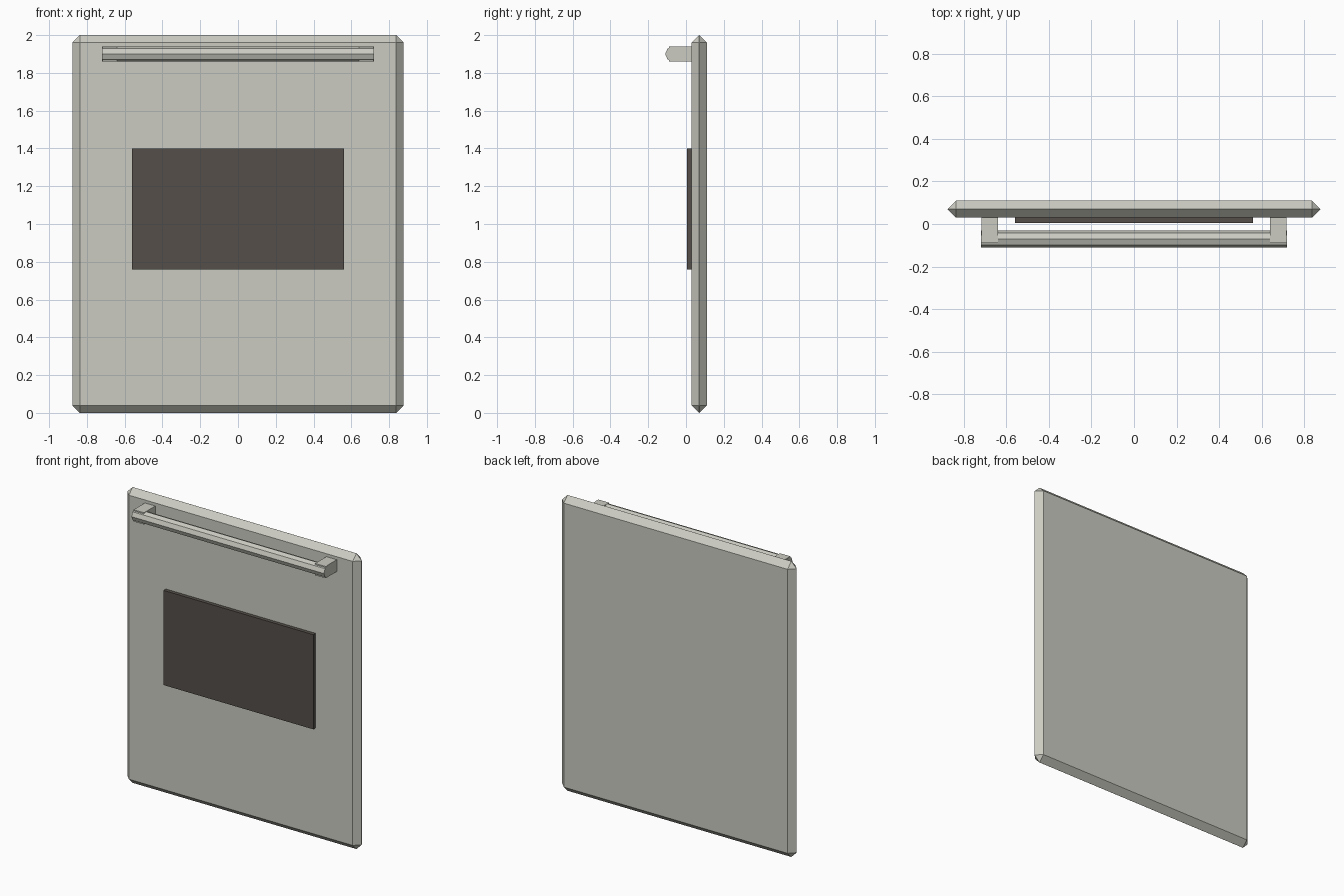
import bpy
import math

if "Cube" in bpy.data.objects:
    bpy.data.objects.remove(bpy.data.objects["Cube"])


def material(name, rgb):
    m = bpy.data.materials.new(name)
    m.diffuse_color = (*rgb, 1.0)
    m.use_nodes = True
    m.node_tree.nodes["Principled BSDF"].inputs["Base Color"].default_value = m.diffuse_color
    return m


enamel = material("warm_grey_enamel", (0.60, 0.60, 0.54))
glass = material("dark_glass", (0.089, 0.078, 0.067))


def box(name, x, y, z, mat):
    """Box from (low, high) extents on each axis."""
    bpy.ops.mesh.primitive_cube_add(size=1)
    ob = bpy.context.object
    ob.name = name
    ob.location = [(a + b) / 2 for a, b in (x, y, z)]
    ob.scale = [b - a for a, b in (x, y, z)]
    bpy.ops.object.transform_apply(location=False, rotation=False, scale=True)
    ob.data.materials.append(mat)
    return ob


# Door slab, chamfered so that its rim meets in a ridge
slab = box("door_panel", (-0.877, 0.877), (0.03, 0.11), (0, 2), enamel)
bevel = slab.modifiers.new("rim_chamfer", 'BEVEL')
bevel.width = 0.0398
bevel.segments = 1
bevel.limit_method = 'NONE'

# Window plate standing proud of the front
box("window", (-0.56, 0.56), (0.005, 0.032), (0.76, 1.40), glass)

# Handle posts
for side, name in ((-1, "left"), (1, "right")):
    x = sorted((side * 0.64, side * 0.718))
    box(f"handle_post_{name}", x, (-0.09, 0.032), (1.86, 1.94), enamel)

# Eight-sided handle bar with a corner pointing forward
bpy.ops.mesh.primitive_cylinder_add(vertices=8, radius=0.04, depth=1.44,
                                    location=(0, -0.07, 1.90),
                                    rotation=(0, math.pi / 2, 0))
bar = bpy.context.object
bar.name = "handle_bar"
bar.data.materials.append(enamel)
